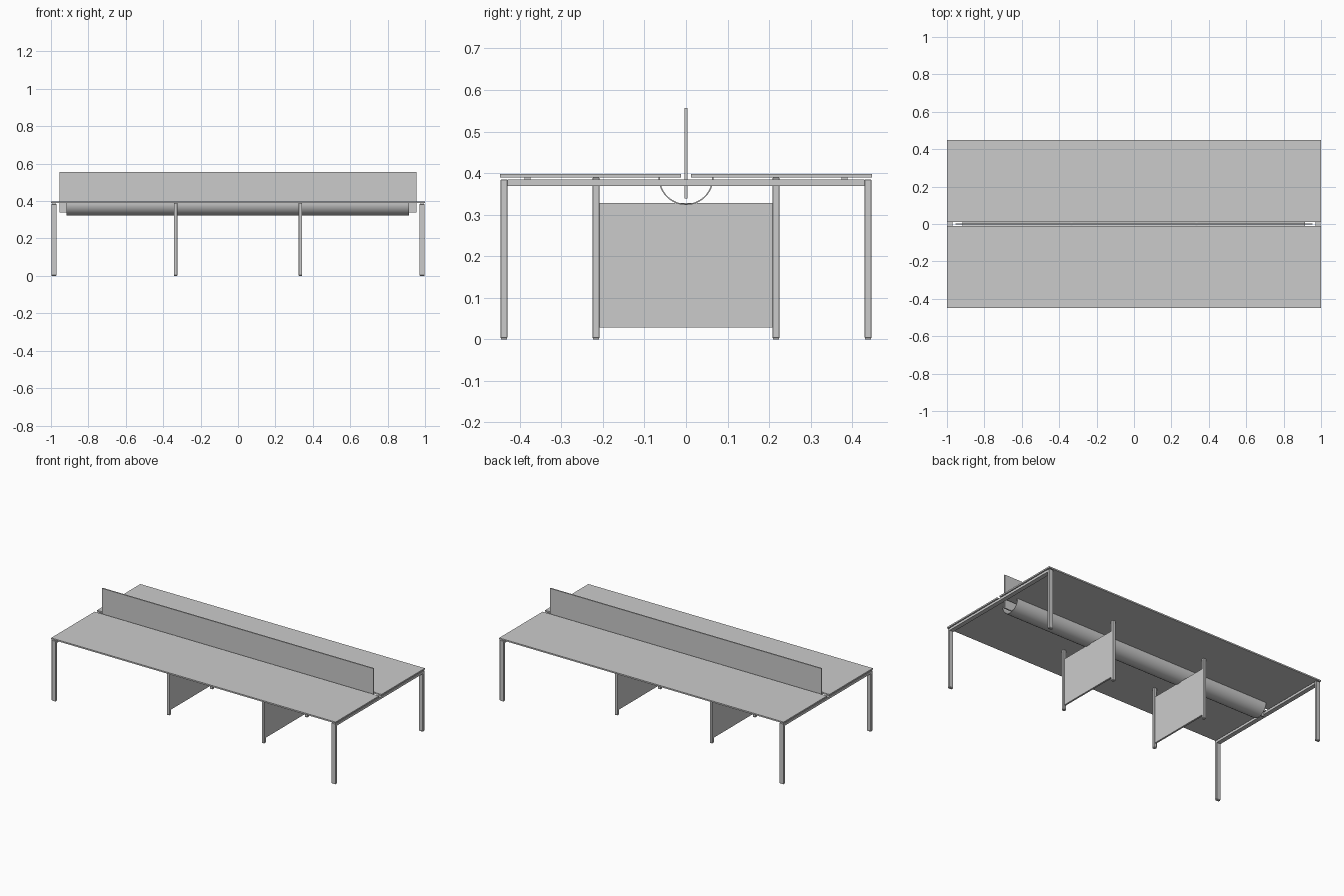
import bpy, bmesh
from math import pi, cos, sin

if "Cube" in bpy.data.objects:
    bpy.data.objects.remove(bpy.data.objects["Cube"])


def box(name, x, y, z, bevel=0.0):
    """Box from (min, max) ranges on each axis."""
    bm = bmesh.new()
    bmesh.ops.create_cube(bm, size=1)
    for v in bm.verts:
        v.co = [r[0] if c < 0 else r[1] for c, r in zip(v.co, (x, y, z))]
    me = bpy.data.meshes.new(name)
    bm.to_mesh(me)
    bm.free()
    ob = bpy.data.objects.new(name, me)
    bpy.context.collection.objects.link(ob)
    if bevel:
        m = ob.modifiers.new("bevel", 'BEVEL')
        m.width, m.segments = bevel, 1
    return ob


def span(s, a, b):
    """Range a..b mirrored to side s."""
    return tuple(sorted((s * a, s * b)))


# two worktops with a cable gap between them
for s, side in ((-1, "front"), (1, "back")):
    box(f"{side}_worktop", (-1, 1), span(s, 0.012, 0.448), (0.389, 0.398))

# end frames: legs, feet, cross beam and worktop spacers
for sx, end in ((-1, "left"), (1, "right")):
    x = span(sx, 0.97, 0.998)
    box(f"{end}_cross_beam", x, (-0.43, 0.43), (0.369, 0.384))
    for sy, side in ((-1, "front"), (1, "back")):
        box(f"{end}_{side}_leg", x, span(sy, 0.43, 0.446), (0.003, 0.384), 0.001)
        box(f"{end}_{side}_foot", span(sx, 0.972, 0.996), span(sy, 0.431, 0.445), (0, 0.003))
        box(f"{end}_{side}_spacer", span(sx, 0.976, 0.992), span(sy, 0.374, 0.389), (0.384, 0.389))

# middle supports: two posts with a panel between
for sx, end in ((-1, "left"), (1, "right")):
    box(f"{end}_support_panel", span(sx, 0.328, 0.339), (-0.209, 0.209), (0.029, 0.328))
    for sy, side in ((-1, "front"), (1, "back")):
        box(f"{end}_{side}_post", span(sx, 0.324, 0.343), span(sy, 0.208, 0.225), (0.003, 0.389), 0.001)
        box(f"{end}_{side}_post_foot", span(sx, 0.326, 0.341), span(sy, 0.209, 0.224), (0, 0.003))

# divider screen along the centre
box("divider_screen", (-0.955, 0.955), (-0.004, 0.004), (0.339, 0.556))

# cable tray: half-round thin trough
N = 24
bm = bmesh.new()
prof = [(r * cos(a), 0.389 + r * sin(a))
        for r, seq in ((0.066, range(N + 1)), (0.063, range(N, -1, -1)))
        for a in [pi + pi * i / N for i in seq]]
rings = [[bm.verts.new((x, y, z)) for y, z in prof] for x in (-0.917, 0.913)]
n = len(prof)
for i in range(n):
    j = (i + 1) % n
    bm.faces.new((rings[0][i], rings[0][j], rings[1][j], rings[1][i]))
for r in rings:
    for i in range(N):
        bm.faces.new((r[i], r[i + 1], r[n - 2 - i], r[n - 1 - i]))
bmesh.ops.recalc_face_normals(bm, faces=bm.faces)
me = bpy.data.meshes.new("cable_tray")
bm.to_mesh(me)
bm.free()
tray = bpy.data.objects.new("cable_tray", me)
bpy.context.collection.objects.link(tray)
bpy.context.view_layer.objects.active = tray
tray.select_set(True)
bpy.ops.object.shade_smooth_by_angle()
